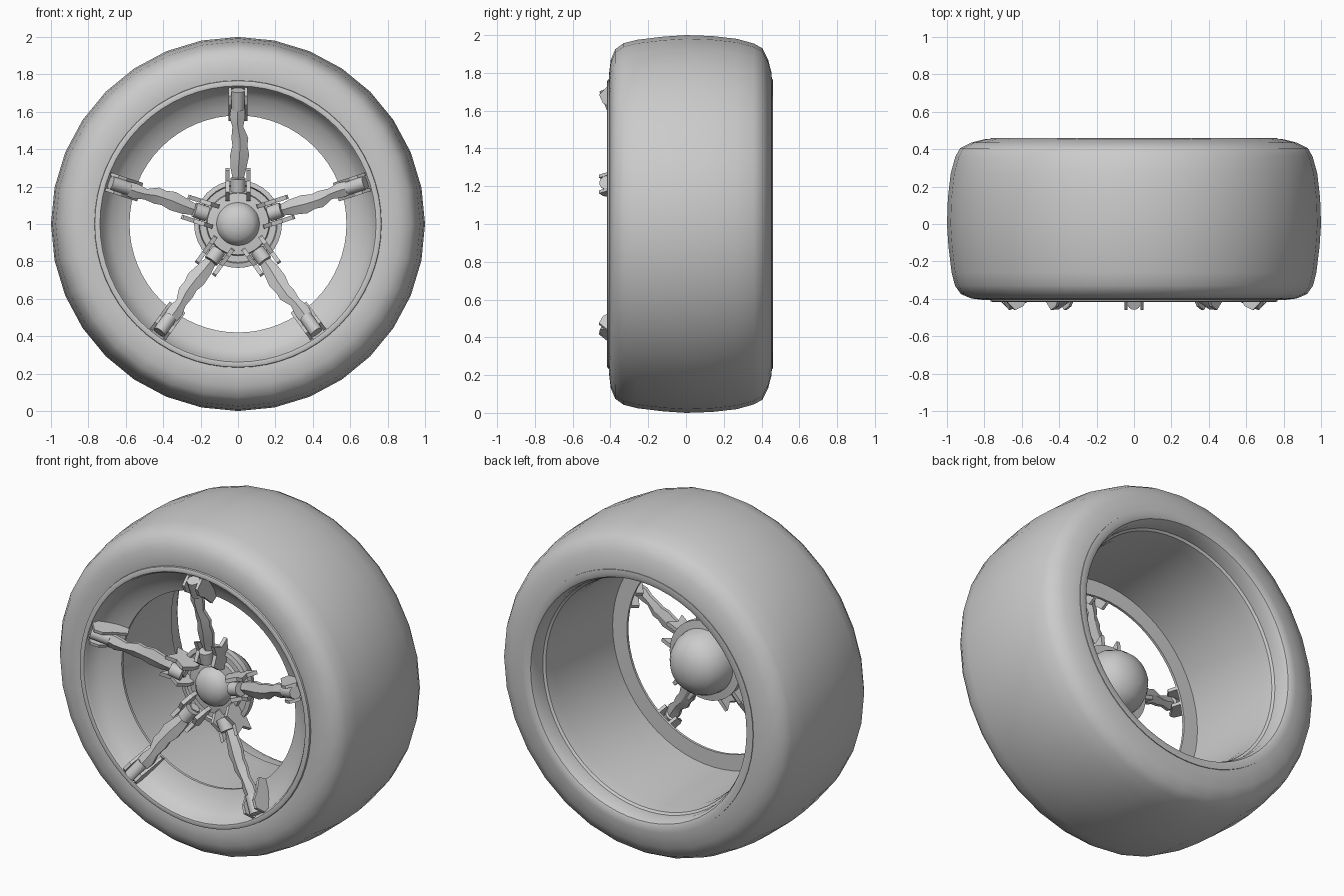
import bpy, bmesh, math
from mathutils import Vector

if "Cube" in bpy.data.objects:
    bpy.data.objects.remove(bpy.data.objects["Cube"])

grey = bpy.data.materials.new("neutral_grey")
grey.diffuse_color = (0.6, 0.6, 0.6, 1)
grey.use_nodes = True
grey.node_tree.nodes["Principled BSDF"].inputs["Base Color"].default_value = grey.diffuse_color


def finish(name, bm, angle=35):
    bmesh.ops.recalc_face_normals(bm, faces=bm.faces)
    me = bpy.data.meshes.new(name)
    bm.to_mesh(me)
    bm.free()
    ob = bpy.data.objects.new(name, me)
    bpy.context.collection.objects.link(ob)
    me.materials.append(grey)
    bpy.ops.object.select_all(action='DESELECT')
    ob.select_set(True)
    bpy.context.view_layer.objects.active = ob
    bpy.ops.object.shade_smooth_by_angle(angle=math.radians(angle))
    return ob


def skin(bm, rings, close_rings=False):
    """Bridge equal-length closed loops of vertices."""
    n = len(rings[0])
    for a, b in zip(rings, rings[1:] + (rings[:1] if close_rings else [])):
        for i in range(n):
            j = (i + 1) % n
            bm.faces.new((a[i], a[j], b[j], b[i]))


def lathe(name, profile, sides, closed=True, angle=35):
    """Revolve (radius, y) points about the axle."""
    bm = bmesh.new()
    rings = []
    for r, y in profile:
        rings.append([bm.verts.new((r * math.cos(2 * math.pi * i / sides), y,
                                    1 + r * math.sin(2 * math.pi * i / sides)))
                      for i in range(sides)])
    skin(bm, rings, closed)
    bmesh.ops.remove_doubles(bm, verts=bm.verts, dist=1e-5)
    return finish(name, bm, angle)


# Tyre with rounded shoulders
lathe("tyre", [(0.755, -0.40), (0.80, -0.407), (0.87, -0.398), (0.925, -0.375),
               (0.957, -0.33), (0.975, -0.26), (0.992, -0.12), (1.0, 0.0),
               (0.995, 0.14), (0.98, 0.27), (0.955, 0.36), (0.93, 0.405),
               (0.87, 0.435), (0.80, 0.453), (0.755, 0.455),
               (0.74, 0.40), (0.74, -0.36)], 32, angle=50)

# Rim: front lip, inward cone, flat inner flange, barrel and back lip
lathe("rim", [(0.768, -0.40), (0.766, -0.413), (0.755, -0.418), (0.738, -0.415),
              (0.728, -0.40), (0.722, -0.375), (0.68, -0.335), (0.63, -0.30),
              (0.58, -0.28), (0.58, -0.265), (0.675, -0.265), (0.68, 0.28),
              (0.69, 0.35), (0.703, 0.36), (0.706, 0.42), (0.72, 0.452),
              (0.74, 0.461), (0.768, 0.459), (0.768, 0.42), (0.735, 0.36),
              (0.735, -0.36)], 64)

# Hub: stepped front plate with a domed cap, and a rounded back
lathe("hub", [(0, -0.305), (0.04, -0.30), (0.08, -0.285), (0.105, -0.26),
              (0.115, -0.23), (0.165, -0.225), (0.17, -0.205), (0.205, -0.205),
              (0.21, -0.22), (0.235, -0.215), (0.235, -0.18), (0.19, -0.175),
              (0.185, -0.13), (0.165, -0.08), (0.13, -0.035), (0.07, -0.005),
              (0, 0.005)], 32, closed=False)


def placer(angle):
    out = Vector((math.cos(angle), 0, math.sin(angle)))
    side = Vector((math.sin(angle), 0, -math.cos(angle)))
    return lambda t, r, y: Vector((0, y, 1)) + out * r + side * t


def plate(name, at, outline, t0, t1):
    """Flat bracket cheek from an (r, y) outline between two side offsets."""
    bm = bmesh.new()
    a, b = [[bm.verts.new(at(t, r, y)) for r, y in outline] for t in (t0, t1)]
    skin(bm, [a, b])
    bm.faces.new(a)
    bm.faces.new(b)
    finish(name, bm, 20)


def pin(name, at, start, end, radius):
    """Short cylinder between two (r, y) points."""
    bm = bmesh.new()
    p, q = Vector(start), Vector(end)
    d = (q - p).normalized()
    rings = []
    for c in (p, q):
        ring = []
        for i in range(16):
            a = 2 * math.pi * i / 16
            s = radius * math.sin(a)
            ring.append(bm.verts.new(at(radius * math.cos(a), c.x - d.y * s, c.y + d.x * s)))
        rings.append(ring)
    skin(bm, rings)
    for ring in rings:
        bm.faces.new(ring)
    finish(name, bm)


def arm(name, at):
    """Wavy tapered spoke with a raised centre ridge."""
    # radius, y, left edge, right edge
    stations = [(0.17, -0.265, -0.03, 0.03), (0.24, -0.28, -0.028, 0.03),
                (0.30, -0.30, -0.04, 0.045), (0.37, -0.32, -0.042, 0.06),
                (0.42, -0.335, -0.03, 0.05), (0.46, -0.345, -0.035, 0.055),
                (0.52, -0.365, -0.03, 0.028), (0.57, -0.38, -0.045, 0.038),
                (0.65, -0.395, -0.035, 0.035)]
    bm = bmesh.new()
    rings = []
    for r, y, lo, hi in stations:
        m = (lo + hi) / 2
        rings.append([bm.verts.new(at(t, r, y + dy)) for t, dy in
                      ((lo, -0.008), (m, -0.028), (hi, -0.008),
                       (hi, 0.012), (m, 0.025), (lo, 0.012))])
    skin(bm, rings)
    bm.faces.new(rings[0])
    bm.faces.new(rings[-1])
    finish(name, bm, 30)


outer_cheek = [(0.55, -0.32), (0.58, -0.27), (0.65, -0.305), (0.73, -0.385),
               (0.73, -0.415), (0.685, -0.46), (0.64, -0.44), (0.61, -0.39)]
inner_cheek = [(0.12, -0.20), (0.22, -0.19), (0.30, -0.20), (0.265, -0.25),
               (0.29, -0.325), (0.23, -0.30), (0.17, -0.325), (0.13, -0.27)]

# Five spokes, each with a bracket and pin at both ends
for k in range(5):
    at = placer(math.radians(90 + 72 * k))
    arm("spoke_arm", at)
    for s in (-1, 1):
        plate("outer_bracket", at, outer_cheek, s * 0.035, s * 0.052)
        plate("hub_bracket", at, inner_cheek, s * 0.045, s * 0.068)
    pin("outer_pin", at, (0.615, -0.385), (0.715, -0.425), 0.036)
    pin("hub_pin", at, (0.175, -0.29), (0.245, -0.305), 0.04)
